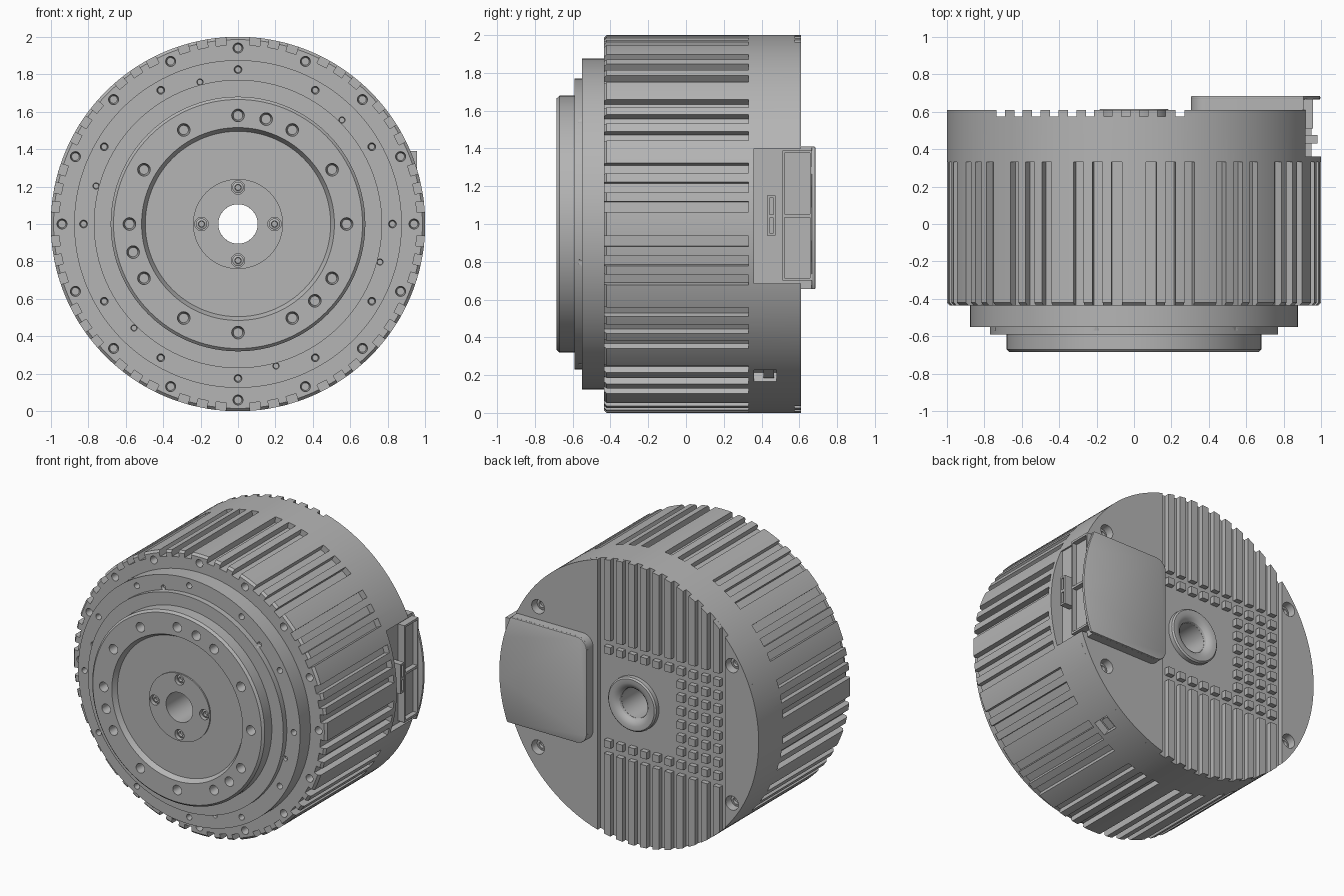
import bpy, bmesh
from math import sin, cos, pi, radians, sqrt, acos
from mathutils import Matrix, Vector

if "Cube" in bpy.data.objects:
    bpy.data.objects.remove(bpy.data.objects["Cube"])

gray = bpy.data.materials.new("machined_gray")
gray.use_nodes = True
COLOR = (0.46, 0.46, 0.46, 1)
gray.diffuse_color = COLOR
gray.node_tree.nodes["Principled BSDF"].inputs["Base Color"].default_value = COLOR
parts = []
AXIS = Matrix.Translation((0, 0, 1))          # the shaft runs along y at z = 1


def finish(name, bm):
    bmesh.ops.recalc_face_normals(bm, faces=bm.faces)
    mesh = bpy.data.meshes.new(name)
    bm.to_mesh(mesh)
    bm.free()
    mesh.materials.append(gray)
    obj = bpy.data.objects.new(name, mesh)
    bpy.context.collection.objects.link(obj)
    parts.append(obj)
    return obj


def bake(obj):
    dg = bpy.context.evaluated_depsgraph_get()
    mesh = bpy.data.meshes.new_from_object(obj.evaluated_get(dg))
    obj.modifiers.clear()
    obj.data = mesh
    mesh.materials.clear()
    mesh.materials.append(gray)


def carve(obj, cutter_bm):
    cutter = finish("cutter", cutter_bm)
    parts.remove(cutter)
    mod = obj.modifiers.new("carve", "BOOLEAN")
    mod.operation, mod.solver, mod.object = "DIFFERENCE", "EXACT", cutter
    mod.use_self = True
    bake(obj)
    bpy.data.objects.remove(cutter)


def bevel(obj, width):
    mod = obj.modifiers.new("bevel", "BEVEL")
    mod.width, mod.segments = width, 2
    mod.limit_method, mod.angle_limit = "ANGLE", radians(50)
    bake(obj)


def lathe(name, profile, seg=144):
    """Closed (radius, y) loop turned around the shaft."""
    bm = bmesh.new()
    rings = [[bm.verts.new((r * cos(2 * pi * i / seg), y, 1 + r * sin(2 * pi * i / seg)))
              for r, y in profile] for i in range(seg)]
    n = len(profile)
    for i in range(seg):
        a, b = rings[i], rings[(i + 1) % seg]
        for j in range(n):
            k = (j + 1) % n
            bm.faces.new((a[j], a[k], b[k], b[j]))
    return finish(name, bm)


def prism(name, outline, y0, y1):
    """(x, z) outline around the shaft, extruded along y."""
    bm = bmesh.new()
    face = bm.faces.new([bm.verts.new((x, y0, 1 + z)) for x, z in outline])
    ext = bmesh.ops.extrude_face_region(bm, geom=[face])
    moved = [v for v in ext["geom"] if isinstance(v, bmesh.types.BMVert)]
    bmesh.ops.translate(bm, verts=moved, vec=(0, y1 - y0, 0))
    return finish(name, bm)


def add_box(bm, lo, hi, angle=0):
    """Box in shaft coordinates, swung around the shaft."""
    lo, hi = Vector(lo), Vector(hi)
    m = AXIS @ Matrix.Rotation(-angle, 4, "Y") @ Matrix.Translation((lo + hi) / 2)
    bmesh.ops.create_cube(bm, size=1, matrix=m @ Matrix.Diagonal((*(hi - lo), 1)))


def add_hole(bm, x, z, r_front, r_back, y0, y1, seg=20):
    m = Matrix.Translation((x, (y0 + y1) / 2, 1 + z)) @ Matrix.Rotation(-pi / 2, 4, "X")
    bmesh.ops.create_cone(bm, cap_ends=True, segments=seg, radius1=r_front,
                          radius2=r_back, depth=y1 - y0, matrix=m)


def hole_circle(bm, radius, degrees, r, y0, y1, taper=0.7):
    for d in degrees:
        a = radians(d)
        add_hole(bm, radius * cos(a), radius * sin(a), r, r * taper, y0, y1)


BORE, FLOOR, BACK = 0.105, 0.575, 0.61
SCREWS = [(0.74, 0.5), (0.74, -0.5), (-0.79, 0.49), (-0.79, -0.49)]


def screw_holes(bm):
    for x, z in SCREWS:
        add_hole(bm, x, z, 0.045, 0.052, 0.54, 0.63)


# Housing with ribbed side, rim holes, connector recess and side port
housing = lathe("housing", [(BORE, -0.435), (0.985, -0.435), (1, -0.42), (1, FLOOR), (BORE, FLOOR)])
PORT = radians(-53.6)
cut = bmesh.new()
for k in range(16):
    for offset in (5.3, 11.25, 17.2):
        add_box(cut, (0.957, -0.5, -0.028), (1.06, 0.33, 0.028), radians(22.5 * k + offset))
hole_circle(cut, 0.94, [22.5 * k for k in range(16)], 0.029, -0.45, -0.38)
add_box(cut, (0.94, 0.36, -0.05), (1.1, 0.48, 0.05), PORT)
add_box(cut, (0.905, 0.36, -0.315), (1.1, 0.7, 0.4))
screw_holes(cut)
carve(housing, cut)

bm = bmesh.new()
add_box(bm, (0.93, 0.41, -0.04), (0.985, 0.465, 0.04), PORT)
finish("side_port_plug", bm)

# Stepped output flange on the front
flange = lathe("output_flange", [
    (BORE, -0.66), (0.24, -0.66), (0.24, -0.65), (0.495, -0.65), (0.515, -0.685),
    (0.665, -0.685), (0.68, -0.67), (0.68, -0.59), (0.77, -0.59), (0.77, -0.55),
    (0.875, -0.55), (0.875, -0.435), (BORE, -0.435)])
cut = bmesh.new()
hole_circle(cut, 0.825, range(0, 360, 30), 0.022, -0.56, -0.5)
hole_circle(cut, 0.785, range(45, 360, 60), 0.02, -0.57, -0.53)
hole_circle(cut, 0.58, [*range(0, 360, 30), 75, 195, 315], 0.036, -0.7, -0.62)
hole_circle(cut, 0.195, range(0, 360, 90), 0.036, -0.67, -0.62, 1)
carve(flange, cut)


def socket_screw(name, x, z, y, r, facing):
    obj = lathe(name, [(0, 0), (r, 0), (r, facing * 0.02), (r * 0.55, facing * 0.025),
                       (r * 0.5, facing * 0.006), (0, facing * 0.006)], 18)
    bmesh_fix = bmesh.new()
    bmesh_fix.from_mesh(obj.data)
    bmesh.ops.remove_doubles(bmesh_fix, verts=bmesh_fix.verts, dist=1e-5)
    bmesh.ops.translate(bmesh_fix, verts=bmesh_fix.verts, vec=(x, y, z))
    bmesh.ops.recalc_face_normals(bmesh_fix, faces=bmesh_fix.faces)
    bmesh_fix.to_mesh(obj.data)
    bmesh_fix.free()


for k in range(4):
    a = k * pi / 2
    socket_screw("hub_screw", 0.195 * cos(a), 0.195 * sin(a), -0.62, 0.03, -1)
for x, z in SCREWS:
    socket_screw("back_screw", x, z, 0.54, 0.042, 1)

# Raised back lands on both sides of the cooling fins
for name, side, edge in (("back_land_wide", 1, 0.27), ("back_land_narrow", -1, 0.735)):
    half = acos(edge)
    arc = [half * (i / 24 - 1) for i in range(49)]
    land = prism(name, [(side * cos(a), sin(a)) for a in arc], FLOOR, BACK)
    cut = bmesh.new()
    screw_holes(cut)
    if side > 0:
        add_box(cut, (0.905, 0.36, -0.315), (1.1, 0.7, 0.4))
    carve(land, cut)

# Cooling fins and the studs between them
PITCH, HALF = 0.0955, 0.0255
studs = bmesh.new()
for k in range(10):
    x = 0.195 - PITCH * k
    x0, x1 = x - HALF, x + HALF
    for s in (1, -1):
        prism("cooling_fin", [(x0, s * 0.405), (x1, s * 0.405), (x1, s * sqrt(1 - x1 * x1)),
                              (x0, s * sqrt(1 - x0 * x0))], FLOOR, BACK)
    for row in range(8):
        if k >= 6 or row in (0, 7):
            z = PITCH * (row - 3.5)
            add_box(studs, (x0, FLOOR, z - HALF), (x1, BACK, z + HALF))
finish("cooling_studs", studs)

# Rounded collar around the shaft bore
lathe("back_collar", [(BORE, FLOOR), (0.19, FLOOR), (0.19, 0.605), (0.18, 0.615),
                      (0.15, 0.615), (0.125, 0.605), (0.11, 0.59), (BORE, 0.57)], 72)

# Connector cover: rounded block with a lid reaching the rim
LOW, HIGH, R = -0.345, 0.41, 0.08
corner = [(0.305 + R - R * sin(a), HIGH - R + R * cos(a)) for a in [pi * i / 16 for i in range(9)]]
corner += [(0.305 + R - R * cos(a), LOW + R - R * sin(a)) for a in [pi * i / 16 for i in range(9)]]
prism("cover_block", [(0.905, HIGH)] + corner + [(0.905, LOW)], 0.56, 0.67)
rim = [LOW + (HIGH - LOW) * i / 20 for i in range(21)]
lid = prism("cover_lid", corner + [(sqrt(0.99 - z * z), z) for z in rim], 0.665, 0.685)
bevel(lid, 0.006)


# Sockets in the recess
def socket(name, lo, hi, openings):
    bm = bmesh.new()
    add_box(bm, lo, hi)
    obj = finish(name, bm)
    cut = bmesh.new()
    for z0, z1 in openings:
        add_box(cut, (hi[0] - 0.035, lo[1] + 0.012, z0), (1.1, hi[1] - 0.012, z1))
    carve(obj, cut)


socket("power_socket", (0.89, 0.51, -0.3), (0.955, 0.668, 0.39), [(-0.285, 0.035), (0.052, 0.375)])
socket("signal_socket", (0.89, 0.43, -0.06), (0.98, 0.475, 0.15), [(-0.048, 0.033), (0.05, 0.138)])

# Smooth shading with sharp edges kept
bpy.ops.object.select_all(action="DESELECT")
for obj in parts:
    obj.select_set(True)
bpy.context.view_layer.objects.active = parts[0]
bpy.ops.object.shade_smooth_by_angle(angle=radians(30))
